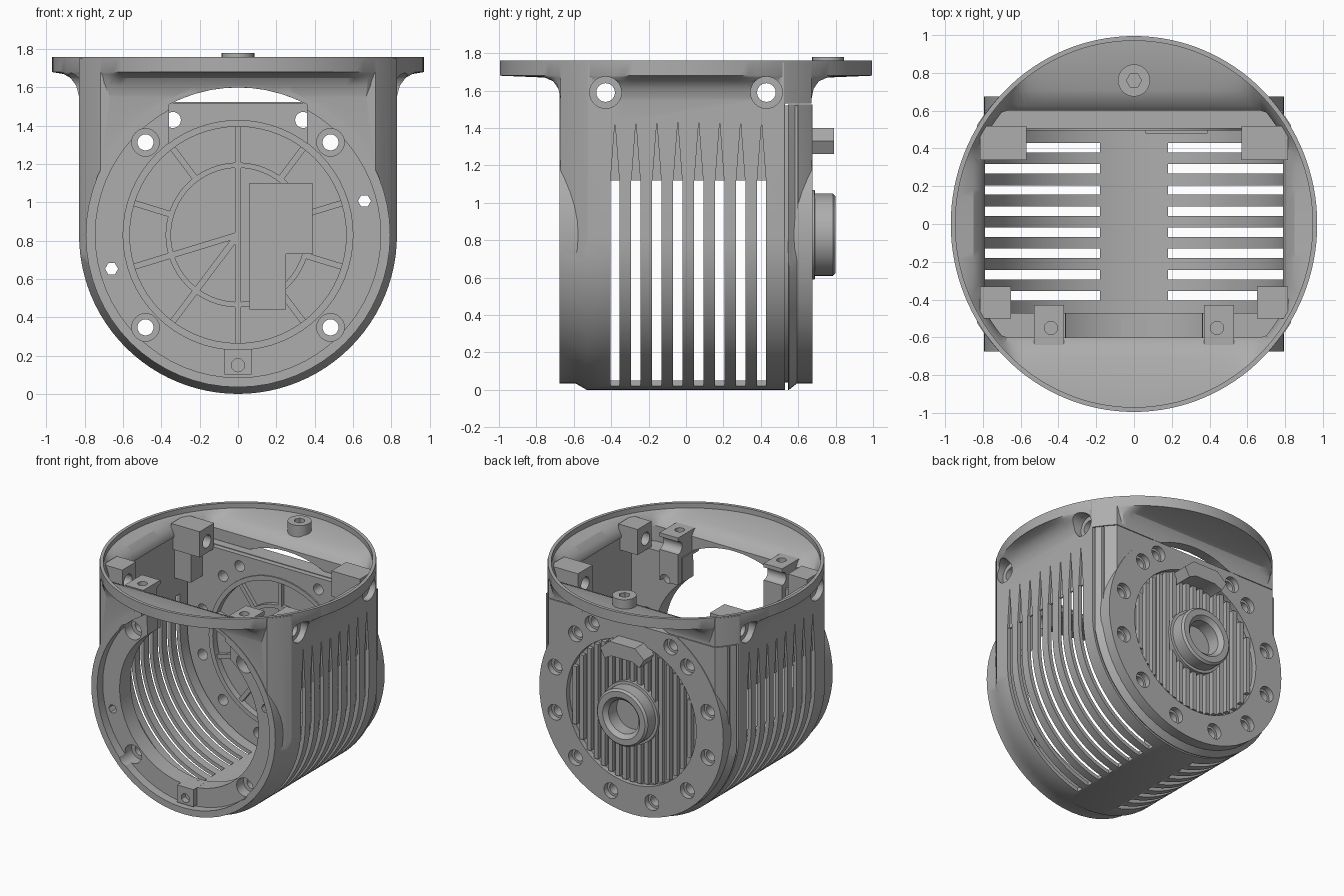
import bpy, bmesh
from math import sin, cos, pi, radians

if "Cube" in bpy.data.objects:
    bpy.data.objects.remove(bpy.data.objects["Cube"])

metal = bpy.data.materials.new("cast grey metal")
metal.use_nodes = True
metal.diffuse_color = (0.42, 0.42, 0.42, 1)
metal.node_tree.nodes["Principled BSDF"].inputs["Base Color"].default_value = (0.42, 0.42, 0.42, 1)

CZ = 0.83  # height of the barrel axis
SIDES = (1, -1)


# ---- helpers: a solid is a list of rings, each ring a list of points ----
def circle(r, u=0, v=CZ, n=64):
    return [(u + r * cos(2 * pi * i / n), v + r * sin(2 * pi * i / n)) for i in range(n)]


def rect(u0, u1, v0, v1):
    return [(u0, v0), (u1, v0), (u1, v1), (u0, v1)]


def place(pts, axis, t):
    if axis == "x":
        return [(t, u, v) for u, v in pts]
    if axis == "y":
        return [(u, t, v) for u, v in pts]
    return [(u, v, t) for u, v in pts]


def prism(pts, axis, a, b):
    return [place(pts, axis, a), place(pts, axis, b)]


def box(x0, x1, y0, y1, z0, z1):
    return prism(rect(x0, x1, y0, y1), "z", z0, z1)


def both(x0, x1, *rest):
    return [box(*sorted((s * x0, s * x1)), *rest) for s in SIDES]


def make(name, solids):
    bm = bmesh.new()
    for rings in solids:
        rows = [[bm.verts.new(p) for p in ring] for ring in rings]
        n = len(rows[0])
        for a, b in zip(rows, rows[1:]):
            for i in range(n):
                bm.faces.new((a[i], a[(i + 1) % n], b[(i + 1) % n], b[i]))
        bm.faces.new(rows[0])
        bm.faces.new(rows[-1])
    bmesh.ops.recalc_face_normals(bm, faces=bm.faces)
    mesh = bpy.data.meshes.new(name)
    bm.to_mesh(mesh)
    bm.free()
    mesh.materials.append(metal)
    obj = bpy.data.objects.new(name, mesh)
    bpy.context.collection.objects.link(obj)
    return obj


def combine(obj, solids, op="DIFFERENCE"):
    tool = make("cutter", solids)
    tool.hide_render = True
    mod = obj.modifiers.new("cut", "BOOLEAN")
    mod.operation, mod.solver, mod.object = op, "EXACT", tool
    bpy.context.view_layer.objects.active = obj
    bpy.ops.object.modifier_apply(modifier=mod.name)
    bpy.data.objects.remove(tool)


def u_profile(r, top):
    arc = [(r * cos(pi + pi * i / 48), CZ + r * sin(pi + pi * i / 48)) for i in range(49)]
    return arc + [(r, top), (-r, top)]


def plan(z, cap, a, b, n=128):
    """Circle of radius cap, flattened at x = +-a and y = +-b."""
    def clamp(v, m):
        return max(-m, min(m, v))
    return [(clamp(0.975 * cap * cos(2 * pi * i / n), a), clamp(cap * sin(2 * pi * i / n), b), z)
            for i in range(n)]


def outer_body(name):
    """U-shaped barrel with tapered ends, corners trimmed round in plan."""
    ends = [(-0.67, 0.79), (-0.6, 0.79), (-0.53, 0.83), (0.55, 0.83), (0.6, 0.79), (0.67, 0.79)]
    obj = make(name, [[place(u_profile(r, 1.75), "y", y) for y, r in ends]])
    combine(obj, [prism(circle(0.982, 0, 0, 128), "z", -0.1, 1.9)], "INTERSECT")
    return obj


# ---- housing: barrel, round flange and hollow interior ----
housing = outer_body("housing")
combine(housing, [prism(circle(0.795), "y", -0.675, -0.3)], "UNION")
flange = [(1.5, 0.96, 0.82, 0.66), (1.56, 0.97, 0.832, 0.672), (1.61, 0.98, 0.845, 0.682),
          (1.65, 0.985, 0.875, 0.71), (1.67, 0.99, 0.91, 0.755), (1.68, 0.995, 2, 2), (1.76, 0.995, 2, 2)]
combine(housing, [[plan(*f) for f in flange]], "UNION")
combine(housing, [prism(u_profile(0.8, 1.6), "y", -0.47, 0.535)])
bowl = [(1.5, 0.93, 0.79, 0.6), (1.62, 0.93, 0.79, 0.6), (1.66, 0.94, 0.81, 0.63),
        (1.7, 0.955, 0.85, 0.71), (1.72, 0.97, 2, 2), (1.8, 0.97, 2, 2)]
combine(housing, [[plan(*f) for f in bowl]])
combine(housing, [box(-1.2, 1.2, 0.53, 0.9, -0.1, 1.53)])

# stepped inner corner lugs and front posts
combine(housing, both(0.57, 0.815, 0.34, 0.52, 1.5, 1.7) + both(0.65, 0.815, -0.5, -0.33, 1.5, 1.7), "UNION")
combine(housing, both(0.66, 0.815, 0.36, 0.51, 1.27, 1.52), "UNION")
combine(housing, both(0.37, 0.53, -0.64, -0.43, 1.3, 1.67), "UNION")

# front bore, recessed lip, top notch, rear opening
combine(housing, [prism(circle(0.6), "y", -0.9, -0.35)])
combine(housing, [prism(circle(0.745), "y", -0.9, -0.605), prism(circle(0.77), "y", 0.5, 0.9)])
arch = [(0.77 * sin(radians(a)), CZ + 0.77 * cos(radians(a))) for a in range(-28, 29, 4)]
combine(housing, [prism(arch + [(0.36, 1.3), (-0.36, 1.3)], "y", -0.9, -0.35)])

# front bottom tab, screw pockets and holes
DIAG = [(sx * 0.483, CZ + sz * 0.483) for sx in SIDES for sz in SIDES]
combine(housing, [box(-0.07, 0.07, -0.65, -0.5, 0.1, 0.235)], "UNION")
combine(housing, [prism(circle(0.072, x, z, 24), "y", -0.9, -0.52) for x, z in DIAG])
combine(housing, [prism(circle(0.042, x, z, 20), "y", -0.9, -0.35) for x, z in DIAG]
        + [prism(circle(0.034, s * 0.66, CZ + s * 0.177, 6), "y", -0.9, -0.35) for s in SIDES]
        + [prism(circle(0.035, 0, 0.15, 12), "y", -0.9, -0.6)]
        + [prism(circle(0.035, s * 0.44, -0.55, 20), "z", 1.55, 1.9) for s in SIDES])

# side bolt holes with counterbores
combine(housing, [prism(circle(0.05, s * 0.43, 1.59, 24), "x", -1.2, 1.2) for s in SIDES])
combine(housing, [prism(circle(0.085, s * 0.43, 1.59, 32), "x", *sorted((t * 0.78, t * 1.2)))
                  for s in SIDES for t in SIDES])

# cooling slots wrapping the barrel, with tapered grooves above
SLOTS = [-0.38 + 0.112 * i for i in range(8)]
W = 0.025
slot = [(0.18, -0.05), (0.95, -0.05), (0.95, 1.12), (0.5, 1.12), (0.18, 0.3)]
combine(housing, [prism([(s * x, z) for x, z in slot], "y", y - W, y + W)
                  for y in SLOTS for s in SIDES])
combine(housing, [prism([(y - W, 1.1), (y + W, 1.1), (y, 1.43)], "x", *sorted((s * 0.812, s * 0.95)))
                  for y in SLOTS for s in SIDES])

# ---- rear cover with a spigot that fits inside the barrel ----
cover = outer_body("rear_cover")
combine(cover, [prism(circle(0.795), "y", 0.3, 0.675)], "UNION")
combine(cover, [box(-1.2, 1.2, 0.545, 0.9, -0.1, 1.525)], "INTERSECT")
combine(cover, [prism(u_profile(0.79, 1.52), "y", 0.505, 0.6)], "UNION")
combine(cover, [prism(circle(0.59), "y", 0.3, 0.546)])
combine(cover, [prism(circle(0.56), "y", 0.635, 0.9)])
bolts = [(0.683 * cos(radians(a)), CZ + 0.683 * sin(radians(a)))
         for a in range(15, 360, 30) if a not in (75, 105)]
bolts += [(s * 0.34, 1.43) for s in SIDES]
combine(cover, [prism(circle(0.042, x, z, 20), "y", 0.4, 0.9) for x, z in bolts])
combine(cover, [prism(circle(0.06, x, z, 24), "y", 0.63, 0.9) for x, z in bolts])

# outer cooling fins, hub and latch bump
fins = []
for i in range(-8, 9):
    x = i * 0.062
    h = (0.545 ** 2 - x * x) ** 0.5
    fins.append(box(x - 0.017, x + 0.017, 0.62, 0.668, CZ - h, CZ + h))
make("cooling_fins", fins)
hub = make("shaft_hub", [[place(circle(r), "y", y) for y, r in
                          [(0.6, 0.24), (0.688, 0.24), (0.69, 0.22), (0.785, 0.22), (0.8, 0.205)]]])
combine(hub, [[place(circle(r), "y", y) for y, r in [(0.67, 0.13), (0.77, 0.13), (0.81, 0.17)]]])
bump = [(0.19, 1.33), (0.11, 1.4), (-0.11, 1.4), (-0.19, 1.33),
        (-0.15, 1.26), (-0.09, 1.29), (0.09, 1.29), (0.15, 1.26)]
make("latch_bump", [prism(bump, "y", 0.62, 0.79)])


# ---- inner side of the cover: rims, spokes and terminal block ----
def ring(name, r0, r1, y0, y1):
    obj = make(name, [prism(circle(r1), "y", y0, y1)])
    combine(obj, [prism(circle(r0), "y", y0 - 0.1, y1 + 0.1)])


def spoke(angle, r0, r1, w=0.016):
    c, s = cos(radians(angle)), sin(radians(angle))
    pts = [(r * c - t * s, CZ + r * s + t * c) for r, t in rect(r0, r1, -w, w)]
    return prism(pts, "y", 0.515, 0.56)


ring("inner_rim", 0.565, 0.6, 0.495, 0.56)
ring("rib_ring", 0.35, 0.378, 0.515, 0.56)
angles = (17, 53, 127, 163, 197, 233, 307, 343)
make("spokes", [spoke(a, 0.37, 0.58) for a in angles]
     + [spoke(a, 0, 0.58) for a in (90, 270)] + [spoke(a, 0, 0.36) for a in (197, 233)])
block = [(0.06, 0.44), (0.25, 0.44), (0.25, 0.73), (0.39, 0.73), (0.39, 1.1), (0.06, 1.1)]
make("terminal_block", [prism(block, "y", 0.48, 0.56)])

# ---- flange screw ----
screw = make("flange_screw", [prism(circle(0.085, 0, 0.76, 32), "z", 1.69, 1.78)])
combine(screw, [prism(circle(0.04, 0, 0.76, 6), "z", 1.74, 1.9)])

# smooth curved walls, keep edges crisp
bpy.ops.object.select_all(action="DESELECT")
for obj in bpy.context.scene.objects:
    if obj.type == "MESH" and metal.name in obj.data.materials:
        obj.select_set(True)
        bpy.context.view_layer.objects.active = obj
bpy.ops.object.shade_smooth_by_angle(angle=radians(30))
